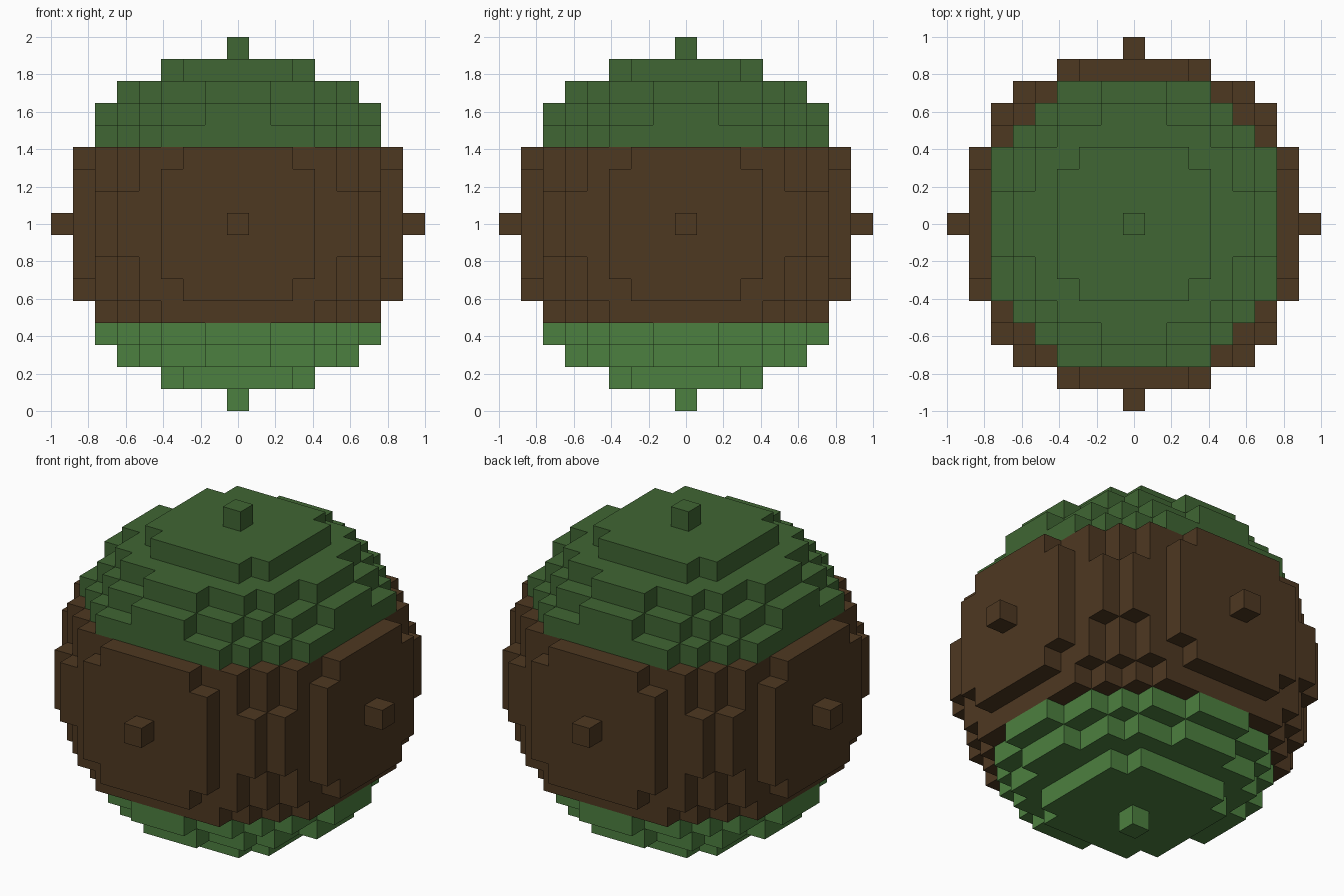
import bpy
import bmesh
from mathutils import Vector

if "Cube" in bpy.data.objects:
    bpy.data.objects.remove(bpy.data.objects["Cube"], do_unlink=True)

R = 8                     # ball radius in blocks, measured between block centres
S = 2 / (2 * R + 1)       # block size


def make_material(name, srgb):
    lin = [((c + 0.055) / 1.055) ** 2.4 for c in srgb] + [1.0]
    mat = bpy.data.materials.new(name)
    mat.use_nodes = True
    mat.diffuse_color = lin
    bsdf = mat.node_tree.nodes["Principled BSDF"]
    bsdf.inputs["Base Color"].default_value = lin
    bsdf.inputs["Roughness"].default_value = 0.9
    return mat


def filled(p):
    return p.length_squared <= R * R + 0.01


def build_band(name, low, high, mat):
    """Blocks of the ball in layers low..high, keeping only the outer faces."""
    bm = bmesh.new()
    corners = {}

    def corner(p):
        key = tuple(round(2 * c) for c in p)
        if key not in corners:
            corners[key] = bm.verts.new(p * S + Vector((0, 0, 1)))
        return corners[key]

    span = range(-R, R + 1)
    for z in range(low, high + 1):
        for x in span:
            for y in span:
                cell = Vector((x, y, z))
                if not filled(cell):
                    continue
                for axis in range(3):
                    for sign in (-1, 1):
                        n = Vector((0, 0, 0))
                        n[axis] = sign
                        if filled(cell + n):
                            continue
                        # u x v points along n, so the face looks outward
                        u = Vector((n.y, n.z, n.x))
                        v = n.cross(u)
                        mid = cell + n / 2
                        bm.faces.new([corner(mid + (a * u + b * v) / 2)
                                      for a, b in ((-1, -1), (1, -1), (1, 1), (-1, 1))])
    mesh = bpy.data.meshes.new(name)
    bm.to_mesh(mesh)
    bm.free()
    mesh.materials.append(mat)
    obj = bpy.data.objects.new(name, mesh)
    bpy.context.collection.objects.link(obj)


# Three horizontal bands of the block ball
build_band("bottom_cap", -R, -5, make_material("light green", (0.30, 0.50, 0.25)))
build_band("middle_band", -4, 3, make_material("bark brown", (0.305, 0.22, 0.13)))
build_band("top_cap", 4, R, make_material("dark green", (0.25, 0.40, 0.20)))
